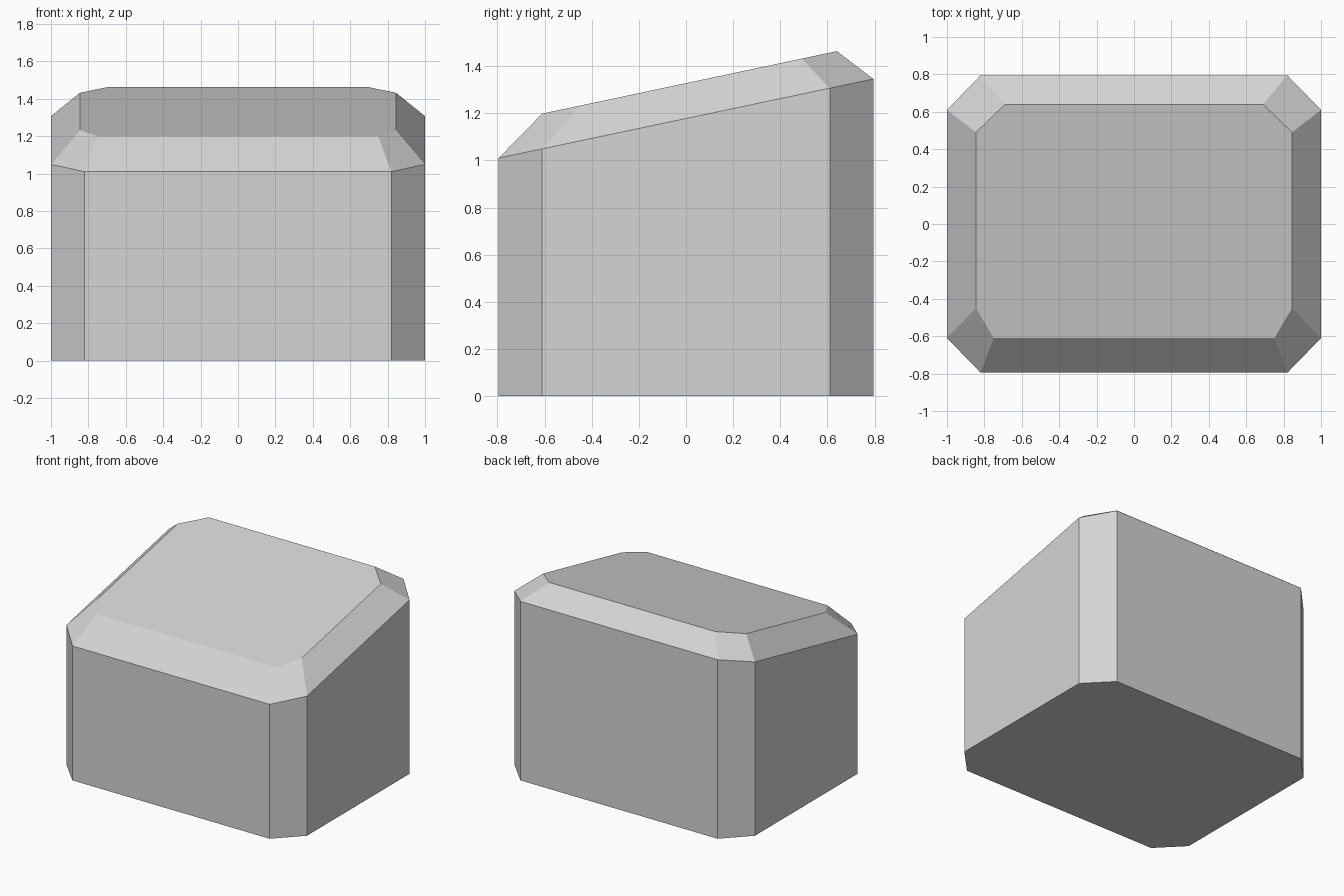
import bpy, bmesh

if "Cube" in bpy.data.objects:
    bpy.data.objects.remove(bpy.data.objects["Cube"])

grey = bpy.data.materials.new("light grey")
grey.diffuse_color = (0.66, 0.66, 0.66, 1)
grey.use_nodes = True
grey.node_tree.nodes["Principled BSDF"].inputs["Base Color"].default_value = grey.diffuse_color


def ring(bm, half, base, slope):
    """Mirror a right-hand outline across x = 0, on a plane rising along y."""
    outline = half + [(-x, y) for x, y in reversed(half)]
    return [bm.verts.new((x, y, base + slope * y)) for x, y in outline]


def bridge(bm, low, high):
    n = len(low)
    for i in range(n):
        j = (i + 1) % n
        bm.faces.new((low[i], low[j], high[j], high[i]))


# Chamfered wall outline and the smaller outline of the sloping top (right halves)
wall = [(0.82, -0.795), (1.0, -0.61), (1.0, 0.61), (0.82, 0.795)]
crown = [(0.75, -0.61), (0.845, -0.45), (0.845, 0.49), (0.69, 0.64)]

bm = bmesh.new()
foot = ring(bm, wall, 0.0, 0.0)
rim = ring(bm, wall, 1.178, 0.211)
top = ring(bm, crown, 1.328, 0.212)

# Walls, bevelled rim, closed bottom and sloping top
bridge(bm, foot, rim)
bridge(bm, rim, top)
bm.faces.new(foot[::-1])
bm.faces.new(top)
bmesh.ops.recalc_face_normals(bm, faces=bm.faces)

mesh = bpy.data.meshes.new("sloped_block")
bm.to_mesh(mesh)
bm.free()
mesh.materials.append(grey)
block = bpy.data.objects.new("sloped_block", mesh)
bpy.context.collection.objects.link(block)
